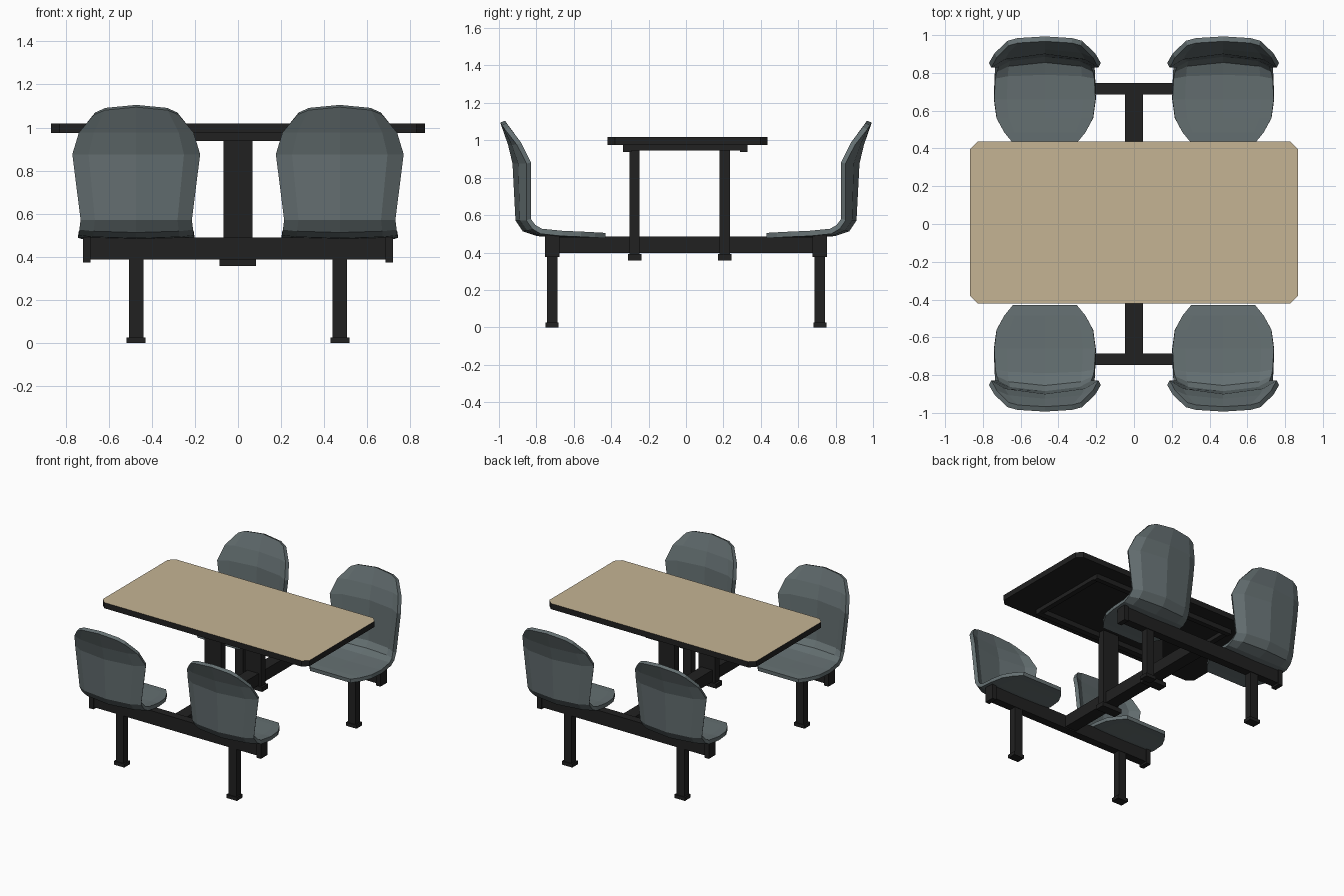
import bpy, bmesh, math

if "Cube" in bpy.data.objects:
    bpy.data.objects.remove(bpy.data.objects["Cube"])


def material(name, rgb):
    m = bpy.data.materials.new(name)
    m.diffuse_color = (*rgb, 1)
    m.use_nodes = True
    m.node_tree.nodes["Principled BSDF"].inputs["Base Color"].default_value = m.diffuse_color
    return m


BLACK = material("black_metal", (0.015, 0.015, 0.015))
GREY = material("grey_plastic", (0.130, 0.162, 0.168))
WOOD = material("tan_laminate", (0.56, 0.455, 0.295))


def finish(name, bm, mats):
    me = bpy.data.meshes.new(name)
    bm.to_mesh(me)
    bm.free()
    for m in mats:
        me.materials.append(m)
    ob = bpy.data.objects.new(name, me)
    bpy.context.collection.objects.link(ob)
    return ob


def box(name, x, y, z):
    """Box from (min, max) ranges."""
    bm = bmesh.new()
    bmesh.ops.create_cube(bm, size=1)
    for v in bm.verts:
        for i, r in enumerate((x, y, z)):
            v.co[i] = (r[0] + r[1]) / 2 + v.co[i] * (r[1] - r[0])
    return finish(name, bm, [BLACK])


# Table top: clipped-corner slab with laminate upper face
hx, y0, y1, c = 0.867, -0.42, 0.437, 0.04
outline = [(-hx + c, y0), (hx - c, y0), (hx, y0 + c), (hx, y1 - c),
           (hx - c, y1), (-hx + c, y1), (-hx, y1 - c), (-hx, y0 + c)]
bm = bmesh.new()
bottom = bm.faces.new([bm.verts.new((x, y, 0.975)) for x, y in outline])
ext = bmesh.ops.extrude_face_region(bm, geom=[bottom], use_keep_orig=True)
for v in ext["geom"]:
    if isinstance(v, bmesh.types.BMVert):
        v.co.z = 1.018
bmesh.ops.recalc_face_normals(bm, faces=bm.faces)
for f in bm.faces:
    f.material_index = 1 if f.normal.z > 0.9 else 0
finish("table_top", bm, [BLACK, WOOD])

# Frame under the table top
box("front_rail", (-0.61, 0.61), (-0.337, -0.292), (0.937, 0.976))
box("back_rail", (-0.61, 0.61), (0.29, 0.328), (0.937, 0.976))
for side, x in (("left", -0.59), ("right", 0.59)):
    box(side + "_rail", (x - 0.02, x + 0.02), (-0.30, 0.295), (0.945, 0.976))

# Table posts with feet clamped under the beam
for side, y in (("front", -0.275), ("back", 0.207)):
    box(side + "_post", (-0.068, 0.068), (y - 0.027, y + 0.027), (0.375, 0.976))
    box(side + "_post_foot", (-0.086, 0.083), (y - 0.036, y + 0.036), (0.358, 0.392))

# Floor frame: long beam, bench beams, end caps, legs
box("centre_beam", (-0.048, 0.048), (-0.69, 0.69), (0.397, 0.485))
for side, s in (("front", -1), ("back", 1)):
    def span(a, b):
        return tuple(sorted((s * a, s * b)))
    box(side + "_bench_beam", (-0.70, 0.70), span(0.685, 0.747), (0.388, 0.49))
    for end, e in (("left", -1), ("right", 1)):
        tag = side + "_" + end
        box(tag + "_beam_cap", tuple(sorted((e * 0.683, e * 0.72))),
            span(0.677, 0.755), (0.375, 0.493))
        x = e * 0.472
        box(tag + "_leg", (x - 0.033, x + 0.033), span(0.688, 0.742), (0.01, 0.40))
        box(tag + "_foot", (x - 0.044, x + 0.044), span(0.682, 0.75), (0, 0.026))

# Moulded seat shell rows: centre y, centre z, half width, edge y shift, edge z shift
ROWS = [(0.43, 0.505, 0.17, 0.0, 0.0),
        (0.485, 0.508, 0.215, 0.0, 0.0),
        (0.56, 0.508, 0.255, 0.0, 0.004),
        (0.66, 0.508, 0.268, 0.0, 0.008),
        (0.79, 0.515, 0.262, -0.02, 0.012),
        (0.855, 0.535, 0.255, -0.05, 0.012),
        (0.885, 0.58, 0.245, -0.055, 0.0),
        (0.90, 0.88, 0.283, -0.072, 0.0),
        (0.925, 0.985, 0.255, -0.045, 0.0),
        (0.967, 1.105, 0.19, -0.022, -0.035)]
COLS = [(-1, 1), (-0.75, 0.4), (0, 0), (0.75, 0.4), (1, 1)]


def seat(name, x, flip):
    bm = bmesh.new()
    grid = [[bm.verts.new((u * w, y + k * dy, z + k * dz)) for u, k in COLS]
            for y, z, w, dy, dz in ROWS]
    for a, b in zip(grid, grid[1:]):
        for i in range(len(COLS) - 1):
            bm.faces.new((a[i], a[i + 1], b[i + 1], b[i]))
    ob = finish(name, bm, [GREY])
    ob.location.x = x
    ob.rotation_euler.z = math.pi if flip else 0
    mod = ob.modifiers.new("thickness", 'SOLIDIFY')
    mod.thickness = 0.028
    mod.offset = -1


for side, flip in (("front", True), ("back", False)):
    for end, x in (("left", -0.472), ("right", 0.472)):
        seat(side + "_" + end + "_seat", x, flip)
